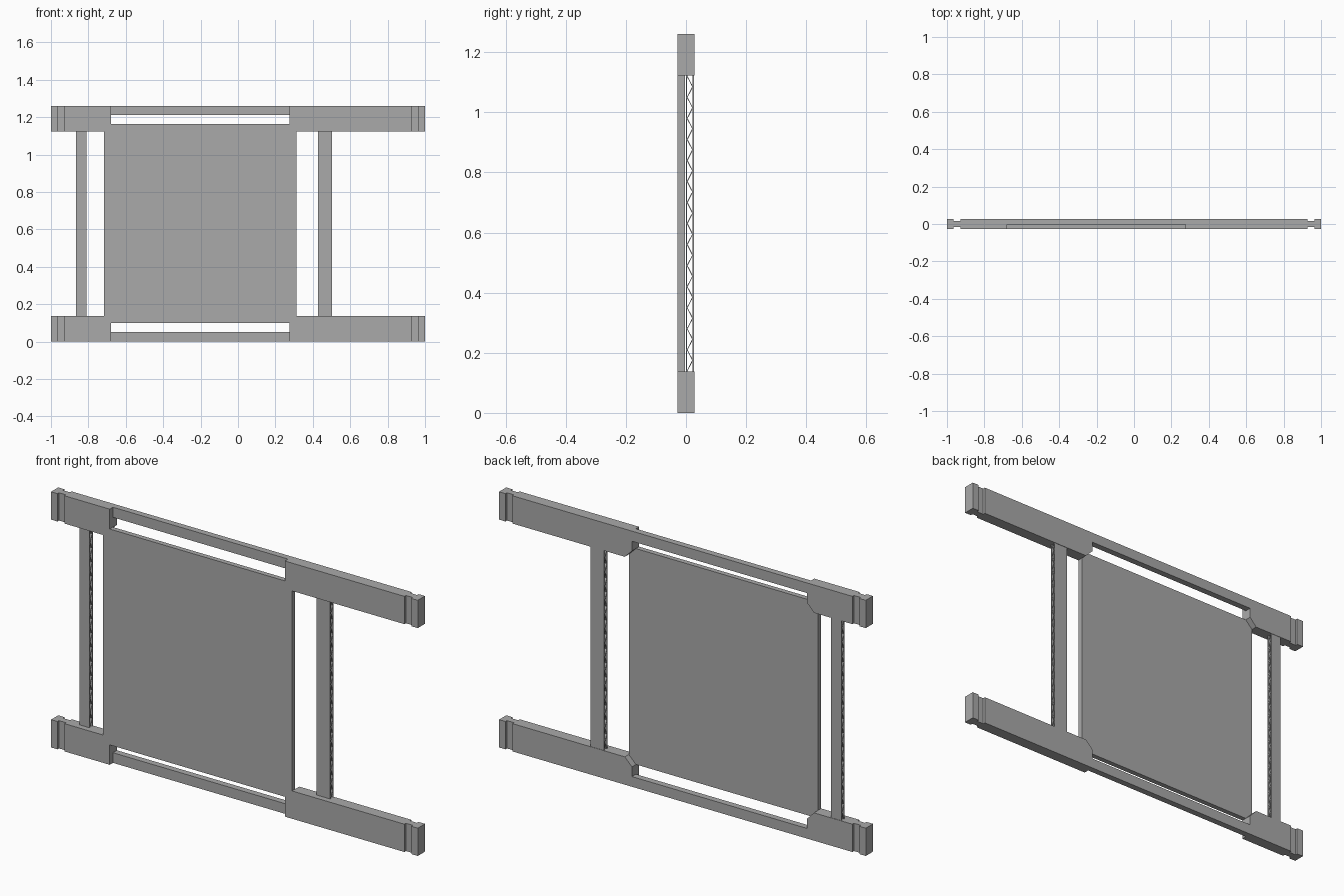
import bpy, bmesh

cube = bpy.data.objects.get("Cube")
if cube:
    bpy.data.objects.remove(cube, do_unlink=True)

# Overall sizes
H = 1.26                       # frame height
FRONT, MID, BACK = -0.028, -0.003, 0.028
RAIL, PANEL, BAR = 0.137, 0.098, 0.05   # heights of rail, panel edge, thin bar
WIN_L, WIN_R = -0.68, 0.275    # window ends
PAN_L, PAN_R = -0.717, 0.314   # panel ends
NECK_IN, NECK_OUT, NECK_Y = 0.927, 0.965, 0.016

grey = bpy.data.materials.new("plain grey")
grey.use_nodes = True
grey.diffuse_color = (0.4, 0.4, 0.4, 1)
grey.node_tree.nodes["Principled BSDF"].inputs["Base Color"].default_value = (0.4, 0.4, 0.4, 1)


def prism(bm, points, lo, hi, axis="y"):
    """Extrude an outline: (x, z) along y, or (y, z) along x."""
    def at(p, d):
        return (p[0], d, p[1]) if axis == "y" else (d, p[0], p[1])
    a = [bm.verts.new(at(p, lo)) for p in points]
    b = [bm.verts.new(at(p, hi)) for p in points]
    bm.faces.new(a)
    bm.faces.new(b[::-1])
    n = len(points)
    for i in range(n):
        j = (i + 1) % n
        bm.faces.new((a[j], a[i], b[i], b[j]))


def box(bm, x0, x1, y0, y1, z0, z1):
    prism(bm, [(x0, z0), (x1, z0), (x1, z1), (x0, z1)], y0, y1)


def finish(bm, name):
    bmesh.ops.recalc_face_normals(bm, faces=bm.faces)
    mesh = bpy.data.meshes.new(name)
    bm.to_mesh(mesh)
    bm.free()
    mesh.materials.append(grey)
    obj = bpy.data.objects.new(name, mesh)
    bpy.context.collection.objects.link(obj)


def rail(name, top):
    bm = bmesh.new()
    # Back layer: full length, with bevelled corners around the window
    prism(bm, [(-NECK_IN, 0), (NECK_IN, 0), (NECK_IN, RAIL), (PAN_R, RAIL),
               (WIN_R, PANEL), (WIN_R, BAR), (WIN_L, BAR), (WIN_L, PANEL),
               (PAN_L, RAIL), (-NECK_IN, RAIL)], MID, BACK)
    # Front layer: two blocks notched to receive the panel
    for end, pan, win in ((-NECK_IN, PAN_L, WIN_L), (NECK_IN, PAN_R, WIN_R)):
        prism(bm, [(end, 0), (win, 0), (win, PANEL), (pan, PANEL),
                   (pan, RAIL), (end, RAIL)], FRONT, MID)
    # Grooved necks and end caps
    for s in (-1, 1):
        box(bm, s * NECK_IN, s * NECK_OUT, -NECK_Y, NECK_Y, 0, RAIL)
        box(bm, s * NECK_OUT, s, FRONT, BACK, 0, RAIL)
    if top:
        for v in bm.verts:
            v.co.z = H - v.co.z
    finish(bm, name)


def strut(name, x0, x1, cells=14):
    """Upright made of two plates joined by a zigzag web."""
    y0, y1, wall, web = 0.0, 0.026, 0.004, 0.006
    bm = bmesh.new()
    box(bm, x0, x1, y0, y0 + wall, RAIL, H - RAIL)
    box(bm, x0, x1, y1 - wall, y1, RAIL, H - RAIL)
    a, b = y0 + wall, y1 - wall
    step = (H - 2 * RAIL - web) / (2 * cells)
    for i in range(2 * cells):
        z = RAIL + i * step
        p, q = (a, b) if i % 2 == 0 else (b, a)
        prism(bm, [(p, z), (q, z + step), (q, z + step + web), (p, z + web)],
              x0, x1, "x")
    finish(bm, name)


rail("lower_rail", False)
rail("upper_rail", True)
strut("right_strut", -0.865, -0.81)
strut("left_strut", 0.428, 0.503)

# Flat panel flush with the rail fronts
bm = bmesh.new()
box(bm, PAN_L, PAN_R, FRONT, MID, PANEL, H - PANEL)
finish(bm, "front_panel")
